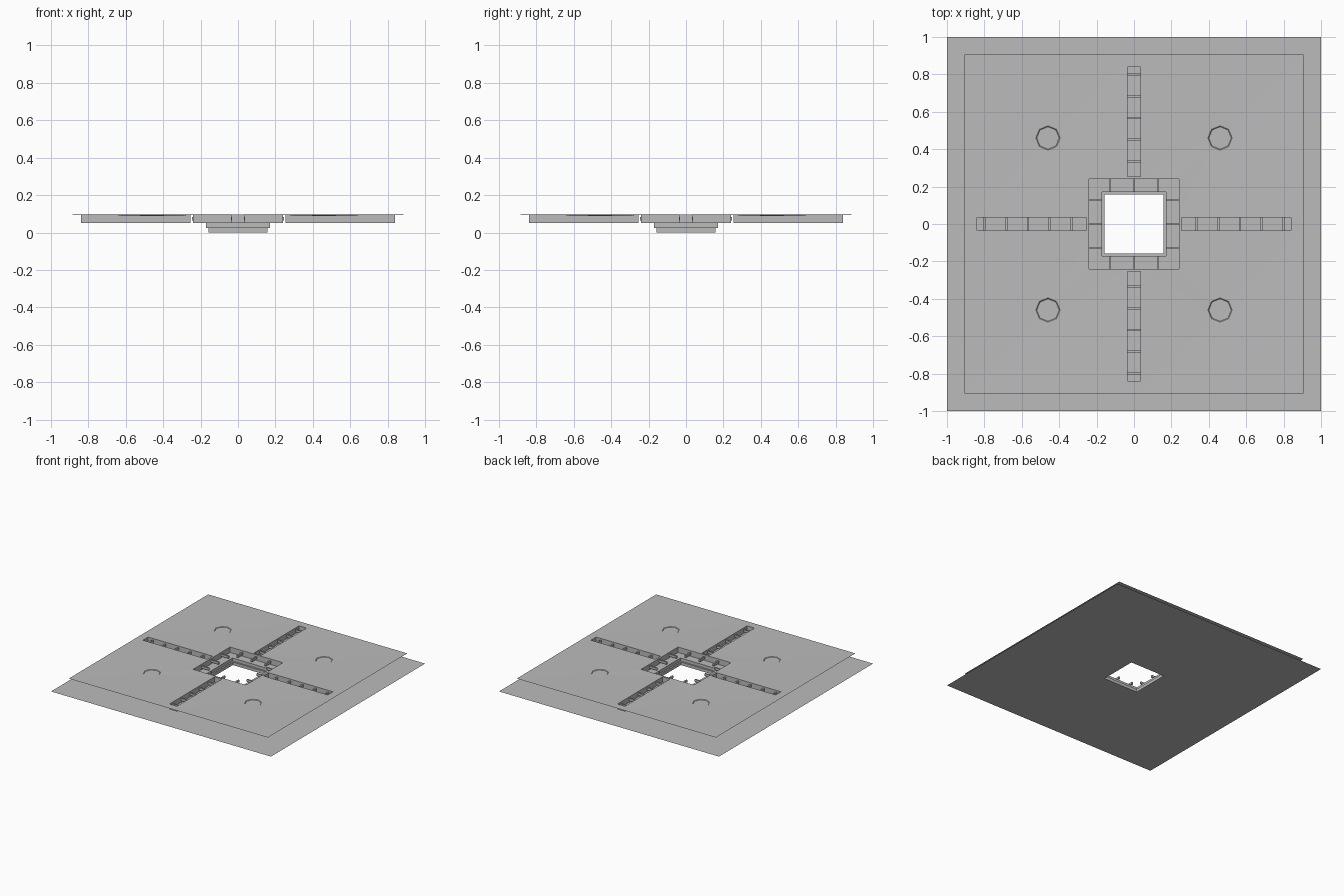
import bpy, bmesh, math

cube = bpy.data.objects.get("Cube")
if cube:
    bpy.data.objects.remove(cube, do_unlink=True)

concrete = bpy.data.materials.new("concrete_grey")
concrete.use_nodes = True
GREY = (0.5, 0.5, 0.5, 1)
concrete.diffuse_color = GREY
concrete.node_tree.nodes["Principled BSDF"].inputs["Base Color"].default_value = GREY

TOP, FLOOR = 0.095, 0.05            # deck height, channel floor height
DECK, RIM, PIT = 0.905, 0.89, 0.24  # half sizes
HALF, START, END = 0.034, 0.255, 0.84  # channel half width, inner and outer ends
HUB = 0.46


def finish(name, bm):
    """Turn a bmesh into an object whose level faces look up."""
    bmesh.ops.remove_doubles(bm, verts=bm.verts, dist=0.0001)
    bm.normal_update()
    for f in bm.faces:
        if f.normal.z < -0.5:
            f.normal_flip()
    mesh = bpy.data.meshes.new(name)
    bm.to_mesh(mesh)
    bm.free()
    mesh.materials.append(concrete)
    obj = bpy.data.objects.new(name, mesh)
    bpy.context.collection.objects.link(obj)
    return obj


def square_loft(name, profile):
    """Sweep (half width, height) pairs around a square."""
    bm = bmesh.new()
    rings = [[bm.verts.new((sx * r, sy * r, z))
              for sx, sy in ((1, 1), (-1, 1), (-1, -1), (1, -1))] for r, z in profile]
    for a, b in zip(rings, rings[1:]):
        for i in range(4):
            j = (i + 1) % 4
            bm.faces.new((a[i], a[j], b[j], b[i]))
    return finish(name, bm)


def box(bm, x0, x1, y0, y1, z0, z1, angle=0, open_top=False):
    """Add a box, turned about the vertical axis through the centre."""
    c, s = math.cos(angle), math.sin(angle)
    pts = [(x0, y0), (x1, y0), (x1, y1), (x0, y1)]
    low, high = [[bm.verts.new((x * c - y * s, x * s + y * c, z)) for x, y in pts]
                 for z in (z0, z1)]
    bm.faces.new(low)
    if not open_top:
        bm.faces.new(high)
    for i in range(4):
        j = (i + 1) % 4
        bm.faces.new((low[i], low[j], high[j], high[i]))


# Bottom sheet with central opening
square_loft("base_sheet", [(1, 0), (0.158, 0)])

# Stepped central pit
square_loft("central_pit", [(PIT, TOP), (PIT, FLOOR), (0.17, FLOOR),
                            (0.17, 0.025), (0.158, 0.025), (0.158, 0)])

# Flat strips of the raised deck, leaving out the channels, pit and fields
bm = bmesh.new()
half = [HALF, PIT, START, END, RIM, DECK]
steps = [-v for v in reversed(half)] + half
for x0, x1 in zip(steps, steps[1:]):
    for y0, y1 in zip(steps, steps[1:]):
        ax, ay = abs(x0 + x1) / 2, abs(y0 + y1) / 2
        lo, hi = min(ax, ay), max(ax, ay)
        pit = hi < PIT
        channel = lo < HALF and START < hi < END
        field = lo > HALF and hi < RIM
        if not (pit or channel or field):
            bm.faces.new([bm.verts.new((x, y, TOP)) for x, y in
                          ((x0, y0), (x1, y0), (x1, y1), (x0, y1))])
finish("deck_strips", bm)

# Four fields falling gently to an eight-sided hub
corners = [(RIM, HUB), (RIM, RIM), (HUB, RIM), (HALF, RIM),
           (HALF, HUB), (PIT, PIT), (HUB, HALF), (RIM, HALF)]
extra = {4: (HALF, PIT), 5: (PIT, HALF)}
for side_x, side_name in ((1, "left"), (-1, "right")):
    for side_y, end_name in ((1, "back"), (-1, "front")):
        bm = bmesh.new()

        def point(x, y, z):
            return bm.verts.new((side_x * x, side_y * y, z))

        def octagon(r, z):
            return [point(HUB + r * math.cos(k * math.pi / 4),
                          HUB + r * math.sin(k * math.pi / 4), z) for k in range(8)]

        outer = [point(x, y, TOP) for x, y in corners]
        hub, drain = octagon(0.065, 0.091), octagon(0.06, 0.087)
        for k in range(8):
            n = (k + 1) % 8
            mid = [point(*extra[k], TOP)] if k in extra else []
            if mid:
                bm.faces.new([outer[k], mid[0], hub[k]])
                bm.faces.new([mid[0], outer[n], hub[n], hub[k]])
            else:
                bm.faces.new([outer[k], outer[n], hub[n], hub[k]])
            bm.faces.new((hub[k], hub[n], drain[n], drain[k]))
        bm.faces.new(drain)
        finish(f"deck_field_{end_name}_{side_name}", bm)

# Open channels with cross bars, and bars over the pit ledge
for k, name in enumerate(("left", "back", "right", "front")):
    turn = k * math.pi / 2
    bm = bmesh.new()
    box(bm, START, END, -HALF, HALF, FLOOR, TOP, turn, open_top=True)
    finish(f"channel_{name}", bm)
    bm = bmesh.new()
    for i in range(5):
        x = 0.335 + 0.116 * i
        box(bm, x - 0.006, x + 0.006, -0.038, 0.038, 0.063, 0.082, turn)
    finish(f"channel_bars_{name}", bm)
    bm = bmesh.new()
    for y in (-0.128, 0, 0.128):
        box(bm, 0.172, 0.245, y - 0.006, y + 0.006, 0.063, 0.082, turn)
    finish(f"pit_bars_{name}", bm)
